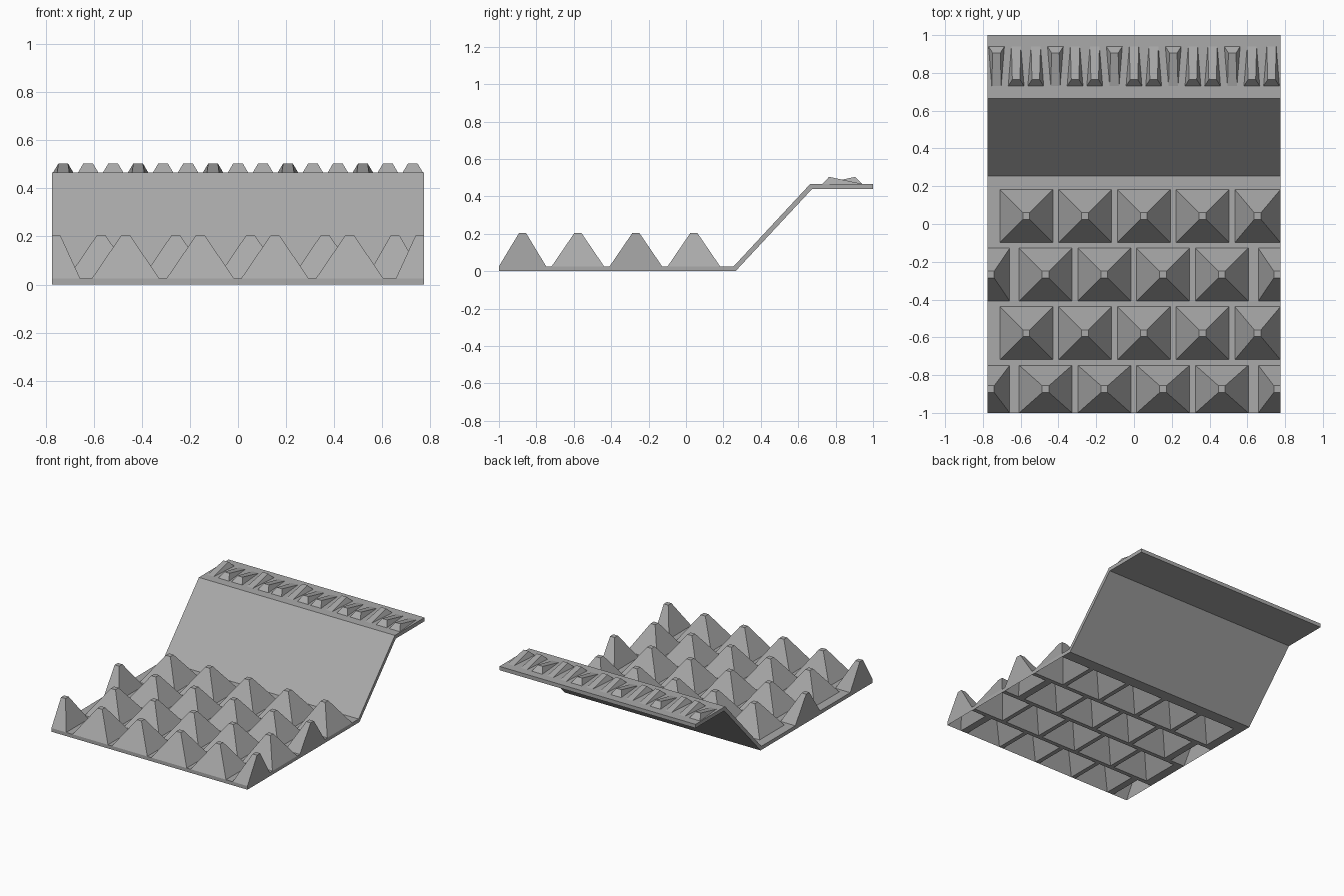
import bpy
import bmesh

if "Cube" in bpy.data.objects:
    bpy.data.objects.remove(bpy.data.objects["Cube"], do_unlink=True)

HALF_W = 0.775      # half width of the whole piece
FRONT = -1.0
FOOT = 0.255        # where the ramp starts
THICK = 0.026       # sheet thickness
PEAK = 0.205        # height of the studs
DECK = 0.467        # height of the upper shelf

grey = bpy.data.materials.new("plain grey")
grey.use_nodes = True
grey.diffuse_color = (0.4, 0.4, 0.4, 1)
grey.node_tree.nodes["Principled BSDF"].inputs["Base Color"].default_value = (0.4, 0.4, 0.4, 1)


def finish(name, bm):
    mesh = bpy.data.meshes.new(name)
    bm.to_mesh(mesh)
    bm.free()
    mesh.materials.append(grey)
    obj = bpy.data.objects.new(name, mesh)
    bpy.context.collection.objects.link(obj)
    return obj


def face(bm, points, flip=False):
    verts = [bm.verts.new(p) for p in points]
    bm.faces.new(verts[::-1] if flip else verts)


def ring(rect, z):
    x0, x1, y0, y1 = rect
    return [(x0, y0, z), (x1, y0, z), (x1, y1, z), (x0, y1, z)]


def skirt(bm, low, high, flip=False):
    for i in range(4):
        j = (i + 1) % 4
        face(bm, [low[i], low[j], high[j], high[i]], flip)


def stud(bm, base, top):
    """Hollow blunt pyramid: outer shell and the matching recess below."""
    skirt(bm, ring(base, THICK), ring(top, PEAK))
    face(bm, ring(top, PEAK))
    x0, x1, y0, y1 = top
    inner = (max(x0, -HALF_W + 0.006), min(x1, HALF_W - 0.006), y0, y1)
    skirt(bm, ring(base, 0), ring(inner, PEAK - THICK), True)
    face(bm, ring(inner, PEAK - THICK), True)


def flat(bm, rect):
    face(bm, ring(rect, THICK))
    face(bm, ring(rect, 0), True)


# Studded lower panel, rows staggered like bricks
bm = bmesh.new()
size, pitch, tip = 0.28, 0.311, 0.018
y_end = FRONT
for row in range(4):
    y0 = max(FRONT, -1.028 + 0.31 * row)
    y1 = -0.748 + 0.31 * row
    if y0 > y_end:
        flat(bm, (-HALF_W, HALF_W, y_end, y0))
    y_end = y1
    yc = (y0 + y1) / 2
    cells = []
    if row % 2 == 0:
        cells.append((-HALF_W, -0.658, -HALF_W, -0.74))
    for k in range(4 if row % 2 == 0 else 5):
        x0 = (-0.608 if row % 2 == 0 else -0.71) + pitch * k
        x1 = min(x0 + size, HALF_W)
        xc = (x0 + x1) / 2
        cells.append((x0, x1, xc - tip, xc + tip))
    if row % 2 == 0:
        cells.append((0.658, HALF_W, 0.74, HALF_W))
    x_end = -HALF_W
    for x0, x1, t0, t1 in cells:
        if x0 > x_end:
            flat(bm, (x_end, x0, y0, y1))
        stud(bm, (x0, x1, y0, y1), (t0, t1, yc - tip, yc + tip))
        x_end = x1
flat(bm, (-HALF_W, HALF_W, y_end, FOOT))
outline = (-HALF_W, HALF_W, FRONT, FOOT)
skirt(bm, ring(outline, 0), ring(outline, THICK))
bmesh.ops.remove_doubles(bm, verts=bm.verts, dist=0.0001)
finish("studded_panel", bm)

# Ramp and upper shelf, one profile swept across the width
profile = [(FOOT, 0), (0.265, 0), (0.675, 0.44), (1, 0.44),
           (1, DECK), (0.665, DECK), (FOOT, THICK)]
bm = bmesh.new()
verts = [bm.verts.new((-HALF_W, y, z)) for y, z in profile]
side = bm.faces.new(verts)
swept = bmesh.ops.extrude_face_region(bm, geom=[side], use_keep_orig=True)
moved = [v for v in swept["geom"] if isinstance(v, bmesh.types.BMVert)]
bmesh.ops.translate(bm, verts=moved, vec=(2 * HALF_W, 0, 0))
bmesh.ops.recalc_face_normals(bm, faces=bm.faces)
finish("ramp_and_shelf", bm)

# Row of wedge teeth on the shelf, every third one turned round
bm = bmesh.new()
for i in range(15):
    x = -0.728 + 0.104 * i
    turned = i % 3 == 0
    wide, ridge, tail = (0.94, 0.905, 0.73) if turned else (0.73, 0.765, 0.94)
    heel = [(x - 0.042, wide, DECK), (x + 0.042, wide, DECK)]
    crest = [(x - 0.02, ridge, 0.504), (x + 0.02, ridge, 0.504)]
    toe = [(x - 0.025, tail, DECK), (x + 0.025, tail, DECK)]
    face(bm, [heel[0], heel[1], crest[1], crest[0]], turned)
    face(bm, [crest[0], crest[1], toe[1], toe[0]], turned)
    face(bm, [heel[1], toe[1], crest[1]], turned)
    face(bm, [toe[0], heel[0], crest[0]], turned)
finish("shelf_teeth", bm)
